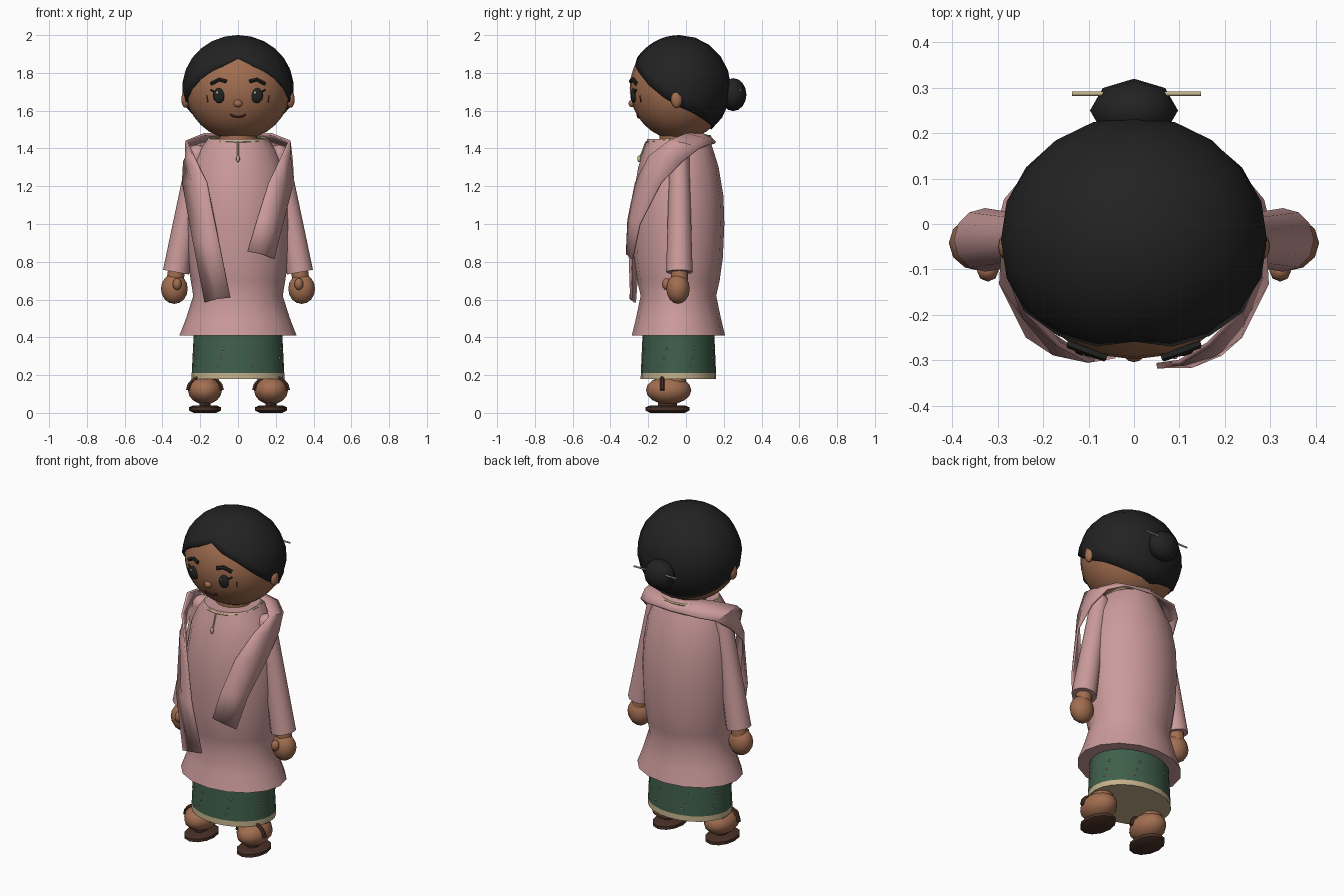
import bpy, bmesh, math
from mathutils import Vector

if "Cube" in bpy.data.objects:
    bpy.data.objects.remove(bpy.data.objects["Cube"])

CY = -0.04  # depth centre of the figure


def material(name, rgb):
    m = bpy.data.materials.new(name)
    m.diffuse_color = (*rgb, 1)
    m.use_nodes = True
    m.node_tree.nodes["Principled BSDF"].inputs["Base Color"].default_value = m.diffuse_color
    return m


PINK = material("dusty pink", (0.60, 0.325, 0.325))
SKIN = material("brown skin", (0.36, 0.155, 0.08))
HAIR = material("black", (0.016, 0.016, 0.016))
GREEN = material("dark green", (0.05, 0.115, 0.07))
TAN = material("pale gold", (0.55, 0.44, 0.26))
SOLE = material("dark brown", (0.065, 0.03, 0.02))
WHITE = material("white", (0.8, 0.8, 0.8))
LIP = material("dark lip", (0.09, 0.025, 0.02))


def finish(ob, mat, angle=50):
    if mat:
        ob.data.materials.append(mat)
    bpy.ops.object.select_all(action='DESELECT')
    ob.select_set(True)
    bpy.context.view_layer.objects.active = ob
    bpy.ops.object.shade_smooth_by_angle(angle=math.radians(angle))
    return ob


def mesh(name, verts, faces, mat, angle=50):
    me = bpy.data.meshes.new(name)
    me.from_pydata(verts, [], faces)
    bm = bmesh.new()
    bm.from_mesh(me)
    bmesh.ops.recalc_face_normals(bm, faces=bm.faces)
    bm.to_mesh(me)
    bm.free()
    ob = bpy.data.objects.new(name, me)
    bpy.context.collection.objects.link(ob)
    return finish(ob, mat, angle)


def loft(name, rings, mat, n=16, cx=0, cy=CY):
    """Stack of ellipses (z, rx, ry) with closed ends."""
    v = [(cx + rx * math.sin(2 * math.pi * i / n), cy - ry * math.cos(2 * math.pi * i / n), z)
         for z, rx, ry in rings for i in range(n)]
    f = [(r * n + i, r * n + (i + 1) % n, (r + 1) * n + (i + 1) % n, (r + 1) * n + i)
         for r in range(len(rings) - 1) for i in range(n)]
    f += [tuple(range(n)), tuple(range(len(v) - n, len(v)))]
    return mesh(name, v, f, mat)


def ball(name, loc, size, mat, seg=12, rings=8):
    bpy.ops.mesh.primitive_uv_sphere_add(segments=seg, ring_count=rings, location=loc)
    ob = bpy.context.object
    ob.name = name
    ob.scale = size
    bpy.ops.object.transform_apply(location=False, rotation=False, scale=True)
    return finish(ob, mat, 80)


def cone(name, a, ra, b, rb, mat, n=12):
    a, b = Vector(a), Vector(b)
    bpy.ops.mesh.primitive_cone_add(vertices=n, radius1=ra, radius2=rb, depth=(b - a).length,
                                    location=(a + b) / 2)
    ob = bpy.context.object
    ob.name = name
    ob.rotation_euler = (b - a).to_track_quat('Z', 'Y').to_euler()
    return finish(ob, mat)


def tube(name, pts, r, mat, cyclic=False):
    cu = bpy.data.curves.new(name, 'CURVE')
    cu.dimensions = '3D'
    cu.bevel_depth, cu.bevel_resolution, cu.use_fill_caps = r, 1, True
    sp = cu.splines.new('POLY')
    sp.points.add(len(pts) - 1)
    for p, co in zip(sp.points, pts):
        p.co = (*co, 1)
    sp.use_cyclic_u = cyclic
    ob = bpy.data.objects.new(name, cu)
    bpy.context.collection.objects.link(ob)
    bpy.ops.object.select_all(action='DESELECT')
    ob.select_set(True)
    bpy.context.view_layer.objects.active = ob
    bpy.ops.object.convert(target='MESH')
    ob = bpy.context.object
    ob.data.materials.clear()
    return finish(ob, mat)


# Head and neck
HC, HR = Vector((0, -0.035, 1.72)), (0.28, 0.263, 0.275)
ball("head", HC, HR, SKIN, 24, 16)
loft("neck", [(1.38, 0.1, 0.1), (1.52, 0.1, 0.1)], SKIN)


def on_face(x, z, out=0.0):
    k = 1 - (x / HR[0]) ** 2 - ((z - HC.z) / HR[2]) ** 2
    return (x, HC.y - HR[1] * math.sqrt(k) - out, z)


# Hair cap: columns run from the crown to a hairline that varies around the head
line = [(0, 1.88), (40, 1.79), (65, 1.69), (90, 1.62), (135, 1.535), (180, 1.50)]


def hairline(deg):
    for (a, za), (b, zb) in zip(line, line[1:]):
        if deg <= b:
            return za + (zb - za) * (deg - a) / (b - a)
    return line[-1][1]


N, ROWS = 20, 8
verts = [(0, HC.y, 2.0)]
for i in range(N):
    t = 2 * math.pi * i / N
    deg = math.degrees(t)
    low = math.acos((hairline(min(deg, 360 - deg)) - HC.z) / 0.28)
    for r in range(1, ROWS + 1):
        p = low * r / ROWS
        verts.append((0.295 * math.sin(p) * math.sin(t), HC.y - 0.273 * math.sin(p) * math.cos(t),
                      HC.z + 0.28 * math.cos(p)))
faces = []
for i in range(N):
    a, b = 1 + i * ROWS, 1 + (i + 1) % N * ROWS
    faces.append((0, a, b))
    faces += [(a + r, a + r + 1, b + r + 1, b + r) for r in range(ROWS - 1)]
hair = mesh("hair_cap", verts, faces, HAIR)
mod = hair.modifiers.new("thickness", 'SOLIDIFY')
mod.thickness, mod.offset = 0.02, -1

ball("hair_bun", (0, 0.25, 1.685), (0.097, 0.07, 0.087), HAIR, 8, 8)
cone("hair_pin", (-0.137, 0.287, 1.71), 0.005, (0.148, 0.287, 1.71), 0.005, TAN, 8)

# Face
ball("nose", on_face(0, 1.638), (0.023, 0.018, 0.02), SKIN)
tube("mouth", [on_face(x, 1.565 + 9 * x * x) for x in (-0.04, -0.025, 0, 0.025, 0.04)], 0.006, LIP)
for s in (-1, 1):
    ball("eye", on_face(s * 0.1, 1.68), (0.032, 0.014, 0.04), HAIR)
    ball("eye_glint", on_face(s * 0.1 - 0.01, 1.695, 0.011), (0.006, 0.004, 0.007), WHITE, 8, 6)
    tube("eyelash", [on_face(s * x, z, 0.003) for x, z in ((0.12, 1.695), (0.145, 1.71))], 0.005, HAIR)
    tube("eyebrow", [on_face(s * x, z, 0.003) for x, z in
                     ((0.062, 1.755), (0.1, 1.765), (0.143, 1.743))], 0.011, HAIR)
    tube("cheek_line", [on_face(s * x, z) for x, z in ((0.165, 1.68), (0.16, 1.645))], 0.003, SOLE)
    ball("ear", (s * 0.278, -0.05, 1.66), (0.022, 0.03, 0.045), SKIN)

# Tunic with flared hem
loft("tunic", [(0.41, 0.31, 0.247), (0.5, 0.275, 0.225), (0.62, 0.237, 0.2), (0.7, 0.25, 0.218),
               (0.82, 0.268, 0.235), (1.0, 0.277, 0.243), (1.15, 0.27, 0.238), (1.3, 0.245, 0.213),
               (1.39, 0.205, 0.185), (1.45, 0.16, 0.165)], PINK)
tube("collar_trim", [(0.155 * math.sin(t), CY - 0.165 * math.cos(t), 1.45 - 0.015 * math.cos(t))
                     for t in [i * math.pi / 8 for i in range(16)]], 0.008, TAN, True)
tube("neck_cord", [(0, -0.212, 1.435), (0, -0.232, 1.38), (0, -0.245, 1.35)], 0.005, TAN)
ball("cord_bead", (0, -0.248, 1.345), (0.01, 0.01, 0.018), TAN, 8, 6)

# Arms and hands
for s in (-1, 1):
    cone("sleeve", (s * 0.215, -0.035, 1.37), 0.052, (s * 0.328, -0.035, 0.745), 0.07, PINK)
    ball("shoulder", (s * 0.215, -0.035, 1.365), (0.055, 0.053, 0.055), PINK)
    cone("wrist", (s * 0.322, -0.035, 0.78), 0.045, (s * 0.333, -0.035, 0.7), 0.045, SKIN)
    ball("hand", (s * 0.337, -0.042, 0.657), (0.071, 0.062, 0.08), SKIN)
    ball("thumb", (s * 0.322, -0.103, 0.682), (0.024, 0.024, 0.032), SKIN, 8, 6)

# Skirt: hem band and underside take the trim colour
skirt = loft("skirt", [(0.18, 0.246, 0.2), (0.212, 0.245, 0.199), (0.46, 0.232, 0.188)], GREEN, 24)
skirt.data.materials.append(TAN)
for f in skirt.data.polygons:
    f.material_index = int(f.center.z < 0.21)
for i in range(8):
    t = math.radians(22 + 45 * i)
    for k, z in enumerate((0.25, 0.29, 0.34)):
        u = t + 0.07 * (k - 1)
        ball("skirt_dot", (0.24 * math.sin(u), CY - 0.195 * math.cos(u), z),
             (0.006, 0.006, 0.006), PINK, 6, 4)

# Feet and sandals
for s in (-1, 1):
    x = s * 0.175
    ball("foot", (x, -0.092, 0.12), (0.09, 0.12, 0.075), SKIN)
    cone("ankle", (x, -0.06, 0.12), 0.06, (x, -0.06, 0.2), 0.06, SKIN)
    loft("sandal_sole", [(0.0, 0.06, 0.09), (0.012, 0.084, 0.116), (0.03, 0.084, 0.116),
                         (0.04, 0.06, 0.09)], SOLE, 12, x, -0.098)
    loft("sandal_post", [(0.03, 0.03, 0.05), (0.06, 0.03, 0.05)], SOLE, 8, x, -0.098)
    tube("sandal_strap", [(x + 0.09 * math.cos(a), -0.125, 0.12 + 0.072 * math.sin(a))
                          for a in [math.pi * i / 8 for i in range(9)]], 0.012, SOLE)

# Shawl: pairs of outer and inner edge points, from one front end around the back to the other
shoulder = [((0.292, -0.13, 1.22), (0.165, -0.265, 1.22)),
            ((0.285, -0.02, 1.33), (0.235, -0.195, 1.36)),
            ((0.25, 0.07, 1.40), (0.272, -0.09, 1.44)),
            ((0.17, 0.135, 1.425), (0.18, 0.0, 1.475))]


def flip(pair):
    return tuple((-p[0], p[1], p[2]) for p in pair)


pairs = [((0.19, -0.285, 0.815), (0.05, -0.312, 0.855)),
         ((0.235, -0.245, 1.0), (0.1, -0.305, 1.02))]
pairs += shoulder + [((0, 0.155, 1.43), (0, 0.07, 1.48))]
pairs += [flip(p) for p in reversed(shoulder)]
pairs += [((-0.235, -0.245, 0.9), (-0.1, -0.3, 0.9)),
          ((-0.175, -0.27, 0.585), (-0.04, -0.29, 0.61))]
verts = []
for o, i in pairs:  # bowed middle so the cloth clears the body
    mid = (Vector(o) + Vector(i)) / 2
    away = Vector((mid.x, mid.y - CY, 0.1)).normalized() * 0.015
    verts += [o, tuple(mid + away), i]
faces = [(3 * r + c, 3 * r + c + 1, 3 * r + c + 4, 3 * r + c + 3)
         for r in range(len(pairs) - 1) for c in range(2)]
shawl = mesh("shawl", verts, faces, PINK, 40)
mod = shawl.modifiers.new("thickness", 'SOLIDIFY')
mod.thickness, mod.offset = 0.012, 0
